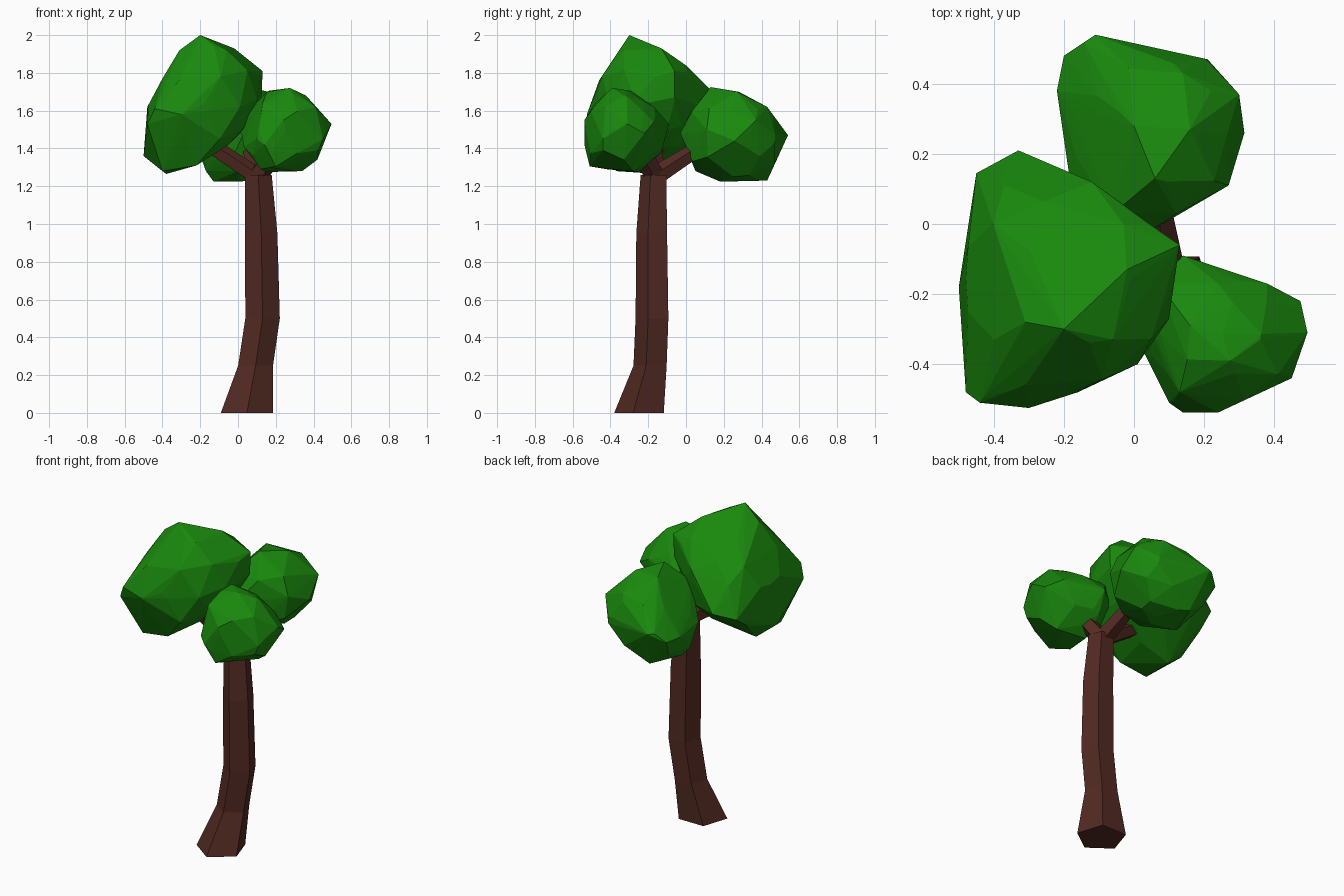
import bpy, bmesh, math
from mathutils import Vector
from mathutils.geometry import convex_hull_2d

if "Cube" in bpy.data.objects:
    bpy.data.objects.remove(bpy.data.objects["Cube"])


def material(name, rgb):
    m = bpy.data.materials.new(name)
    m.diffuse_color = (*rgb, 1)
    m.use_nodes = True
    m.node_tree.nodes["Principled BSDF"].inputs["Base Color"].default_value = m.diffuse_color
    return m


BARK = material("bark", (0.085, 0.023, 0.016))
LEAF = material("leaf", (0.01, 0.25, 0.004))


def finish(name, bm, mat):
    bmesh.ops.recalc_face_normals(bm, faces=bm.faces)
    me = bpy.data.meshes.new(name)
    bm.to_mesh(me)
    bm.free()
    me.materials.append(mat)
    ob = bpy.data.objects.new(name, me)
    bpy.context.collection.objects.link(ob)
    return ob


def trunk(rings):
    """Loft five-sided rings given as (x, y, z, radius)."""
    bm = bmesh.new()
    loops = []
    for x, y, z, r in rings:
        angles = [math.radians(-90 + 72 * i) for i in range(5)]
        loops.append([bm.verts.new((x + r * math.cos(a), y + r * math.sin(a), z))
                      for a in angles])
    for a, b in zip(loops, loops[1:]):
        for i in range(5):
            j = (i + 1) % 5
            bm.faces.new((a[i], a[j], b[j], b[i]))
    bm.faces.new(loops[0])
    bm.faces.new(loops[-1])
    finish("trunk", bm, BARK)


def branch(name, start, end, r1, r2):
    """Tapered five-sided limb between two points."""
    start, end = Vector(start), Vector(end)
    d = end - start
    bm = bmesh.new()
    bmesh.ops.create_cone(bm, cap_ends=True, segments=5, radius1=r1, radius2=r2,
                          depth=d.length)
    ob = finish(name, bm, BARK)
    ob.location = (start + end) / 2
    ob.rotation_euler = d.to_track_quat('Z', 'Y').to_euler()


# Pairs of axes spanning the planes in which each crown outline is held
S, C = 0.5, 0.866
OUTLINES = [(Vector(u), Vector(w)) for u, w in (
    ((1, 0, 0), (0, 0, 1)), ((0, 1, 0), (0, 0, 1)), ((1, 0, 0), (0, 1, 0)),
    ((C, S, 0), (-S * S, C * S, C)), ((-C, -S, 0), (S * S, -C * S, C)))]


def crown(name, points):
    """Convex faceted foliage: landmark corners plus rounded fill between them,
    the fill being kept inside the outlines of the landmarks."""
    pts = [Vector(p) for p in points]
    c = Vector([(min(p[i] for p in pts) + max(p[i] for p in pts)) / 2 for i in range(3)])
    rays = [p - c for p in pts]
    bm = bmesh.new()
    bmesh.ops.create_icosphere(bm, subdivisions=2, radius=1)
    fill = []
    for v in bm.verts:
        d = v.co.normalized()
        w = [1 / ((d - q.normalized()).length + 0.05) ** 3 for q in rays]
        r = sum(a * q.length for a, q in zip(w, rays)) / sum(w)
        for u, t in OUTLINES:
            flat = [Vector((q.dot(u), q.dot(t))) for q in rays]
            hull = [flat[i] for i in convex_hull_2d(flat)]
            for a, b in zip(hull, hull[1:] + hull[:1]):
                n = Vector((b.y - a.y, a.x - b.x))
                h = n.dot(a)
                if h < 0:
                    n, h = -n, -h
                s = n.dot(Vector((d.dot(u), d.dot(t))))
                if s > 1e-9:
                    r = min(r, h / s)
        fill.append(c + d * r)
    bm.clear()
    for p in fill + pts:
        bm.verts.new(p)
    bmesh.ops.convex_hull(bm, input=list(bm.verts))
    loose = [v for v in bm.verts if not v.link_faces]
    bmesh.ops.delete(bm, geom=loose, context='VERTS')
    finish(name, bm, LEAF)


# Trunk and the three limbs
trunk([(0.047, -0.235, 0, 0.145), (0.093, -0.181, 0.25, 0.097),
       (0.13, -0.171, 0.5, 0.096), (0.123, -0.173, 0.95, 0.09),
       (0.107, -0.165, 1.26, 0.075)])
FORK = (0.1, -0.163, 1.25)
branch("left_branch", FORK, (-0.2, -0.17, 1.45), 0.05, 0.045)
branch("back_branch", FORK, (0.05, 0.13, 1.44), 0.055, 0.04)
branch("right_branch", FORK, (0.22, -0.25, 1.42), 0.055, 0.05)

# Foliage masses
crown("left_crown", [
    (-.2, -.3, 2.0), (-.02, -.13, 1.93), (.13, -.06, 1.81), (.125, -.06, 1.67),
    (-.33, .21, 1.53), (-.45, .145, 1.5), (-.37, .11, 1.68), (-.5, -.18, 1.36),
    (-.48, -.48, 1.53), (-.44, -.51, 1.61), (-.3, -.525, 1.58), (-.16, -.48, 1.6),
    (-.31, -.46, 1.76), (-.4, -.33, 1.77), (-.31, -.28, 1.92), (.01, -.4, 1.62),
    (.1, -.27, 1.66), (-.06, -.33, 1.92), (-.38, -.15, 1.265), (-.4, -.37, 1.28),
    (-.22, -.38, 1.31), (-.05, -.31, 1.42), (.03, -.1, 1.5), (-.2, 0.03, 1.4),
    (-.12, .12, 1.72), (-.48, -.15, 1.62), (-.1, .05, 1.46), (-.03, .0, 1.84)])
crown("back_crown", [
    (.06, .13, 1.725), (.16, .27, 1.7), (.14, .43, 1.62), (.0, .28, 1.7),
    (-.11, .54, 1.47), (-.2, .48, 1.42), (-.22, .38, 1.42), (-.185, .14, 1.42),
    (.03, -.03, 1.48), (.1, .02, 1.48), (.27, .11, 1.5), (.315, .26, 1.44),
    (.3, .37, 1.55), (.21, .47, 1.43), (.1, .47, 1.32), (-.05, .43, 1.23),
    (.02, .18, 1.225), (-.13, .22, 1.225), (.15, .25, 1.25), (-.17, .2, 1.28),
    (.0, .05, 1.28), (-.06, .03, 1.6)])
crown("right_crown", [
    (.275, -.39, 1.72), (.16, -.29, 1.705), (.38, -.17, 1.54), (.14, -.09, 1.53),
    (.475, -.22, 1.48), (.495, -.31, 1.53), (.45, -.44, 1.45), (.24, -.538, 1.55),
    (.14, -.538, 1.42), (.1, -.51, 1.45), (.03, -.37, 1.41), (.01, -.2, 1.53),
    (.15, -.13, 1.38), (.2, -.51, 1.305), (.15, -.25, 1.275), (.34, -.28, 1.28),
    (.42, -.33, 1.34), (.36, -.33, 1.68), (.13, -.48, 1.64), (.24, -.17, 1.62),
    (.07, -.17, 1.62), (.12, -.42, 1.29)])
